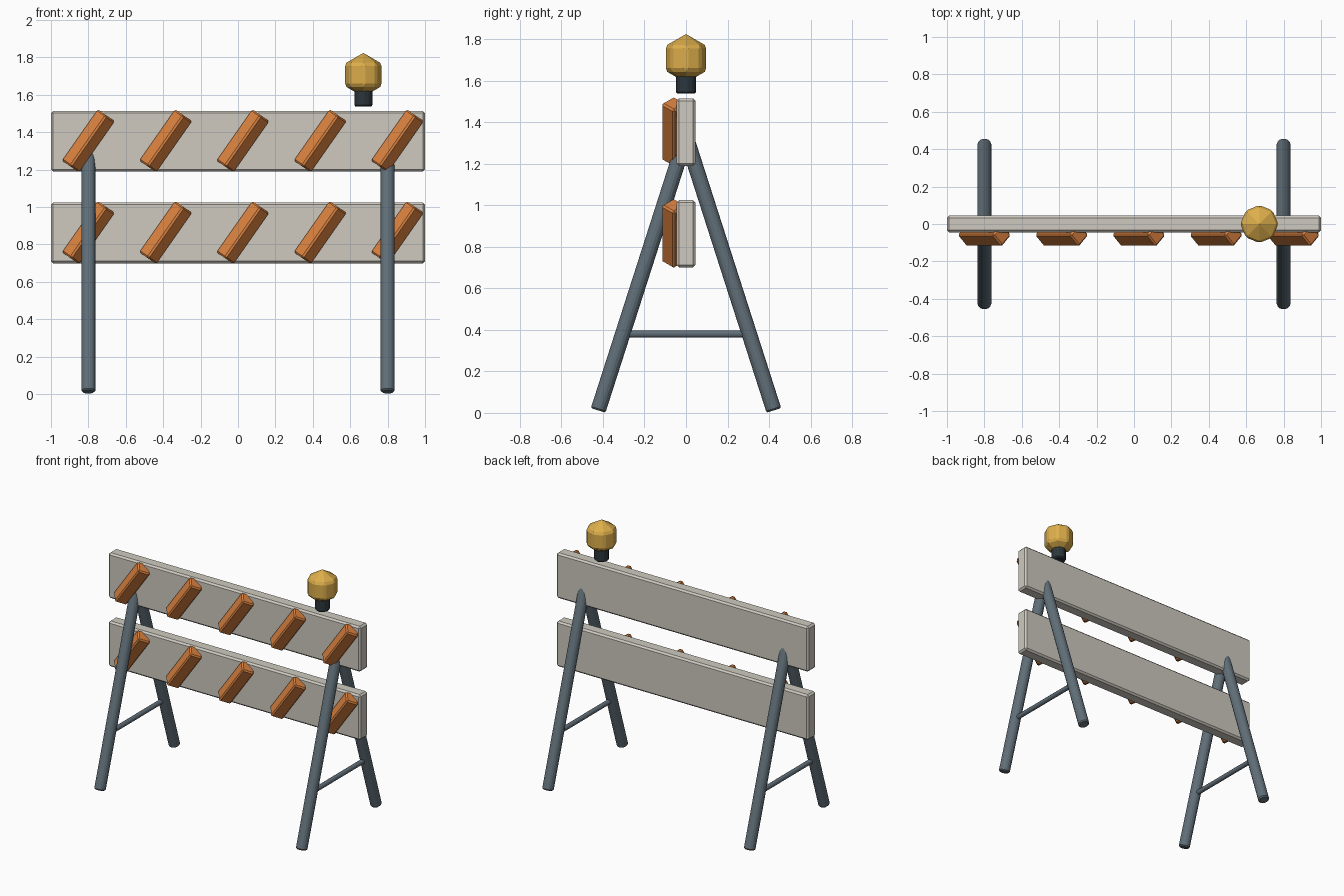
import bpy
import math
from mathutils import Vector, Matrix

cube = bpy.data.objects.get("Cube")
if cube:
    bpy.data.objects.remove(cube, do_unlink=True)


def material(name, rgb):
    mat = bpy.data.materials.new(name)
    mat.use_nodes = True
    mat.diffuse_color = (*rgb, 1)
    mat.node_tree.nodes["Principled BSDF"].inputs["Base Color"].default_value = (*rgb, 1)
    return mat


BOARD = material("off white paint", (0.62, 0.59, 0.53))
ORANGE = material("orange", (0.70, 0.22, 0.05))
STEEL = material("blue grey steel", (0.12, 0.16, 0.19))
DARK = material("dark socket", (0.025, 0.037, 0.045))
AMBER = material("amber lens", (0.72, 0.42, 0.07))


def finish(name, mat, bevel):
    """Name the active object, bake its transform, colour it and chamfer its edges."""
    obj = bpy.context.object
    obj.name = obj.data.name = name
    obj.data.materials.append(mat)
    bpy.ops.object.transform_apply(location=True, rotation=True, scale=True)
    mod = obj.modifiers.new("edge chamfer", "BEVEL")
    mod.width = bevel
    mod.segments = 1
    mod.limit_method = "ANGLE"
    mod.angle_limit = math.radians(30)
    return obj


def rod(name, start, end, radius, mat, sides=8, bevel=0.008):
    """Straight prism between two points, with one corner facing along y."""
    start, end = Vector(start), Vector(end)
    axis = (end - start).normalized()
    side = Vector((0, 1, 0)).cross(axis)
    if side.length < 0.01:
        side = Vector((1, 0, 0))
    side.normalize()
    turn = Matrix((side, axis.cross(side), axis)).transposed()
    bpy.ops.mesh.primitive_cylinder_add(vertices=sides, radius=radius,
                                        depth=(end - start).length)
    bpy.context.object.matrix_world = (
        Matrix.Translation((start + end) / 2) @ turn.to_4x4())
    return finish(name, mat, bevel)


# Two boards, each with five slanted ridge-shaped stripes
slant = math.radians(35)
half = Vector((math.sin(slant), 0, math.cos(slant))) * 0.167
for level, z in (("upper", 1.352), ("lower", 0.862)):
    bpy.ops.mesh.primitive_cube_add(size=1, location=(0, 0, z))
    bpy.context.object.scale = (2, 0.09, 0.325)
    finish(level + "_board", BOARD, 0.012)
    for i in range(5):
        centre = Vector((-0.8 + 0.413 * i, -0.059, z + 0.002))
        rod(f"{level}_stripe_{i + 1}", centre - half, centre + half,
            0.061, ORANGE, sides=4, bevel=0.009)

# A-frame legs with a cross rung on each side
for side, x in (("right", -0.8), ("left", 0.8)):
    for end, s in (("front", -1), ("back", 1)):
        rod(f"{side}_{end}_leg", (x, s * 0.423, 0.012), (x, 0, 1.33), 0.04, STEEL)
    rod(side + "_rung", (x, -0.3, 0.38), (x, 0.3, 0.38), 0.018, STEEL, bevel=0.004)

# Warning lamp: socket and faceted lens
rod("lamp_socket", (0.67, 0, 1.537), (0.67, 0, 1.63), 0.051, DARK)
bpy.ops.mesh.primitive_uv_sphere_add(segments=8, ring_count=3, radius=0.117,
                                     location=(0.67, 0, 1.707))
finish("lamp_lens", AMBER, 0.012)
